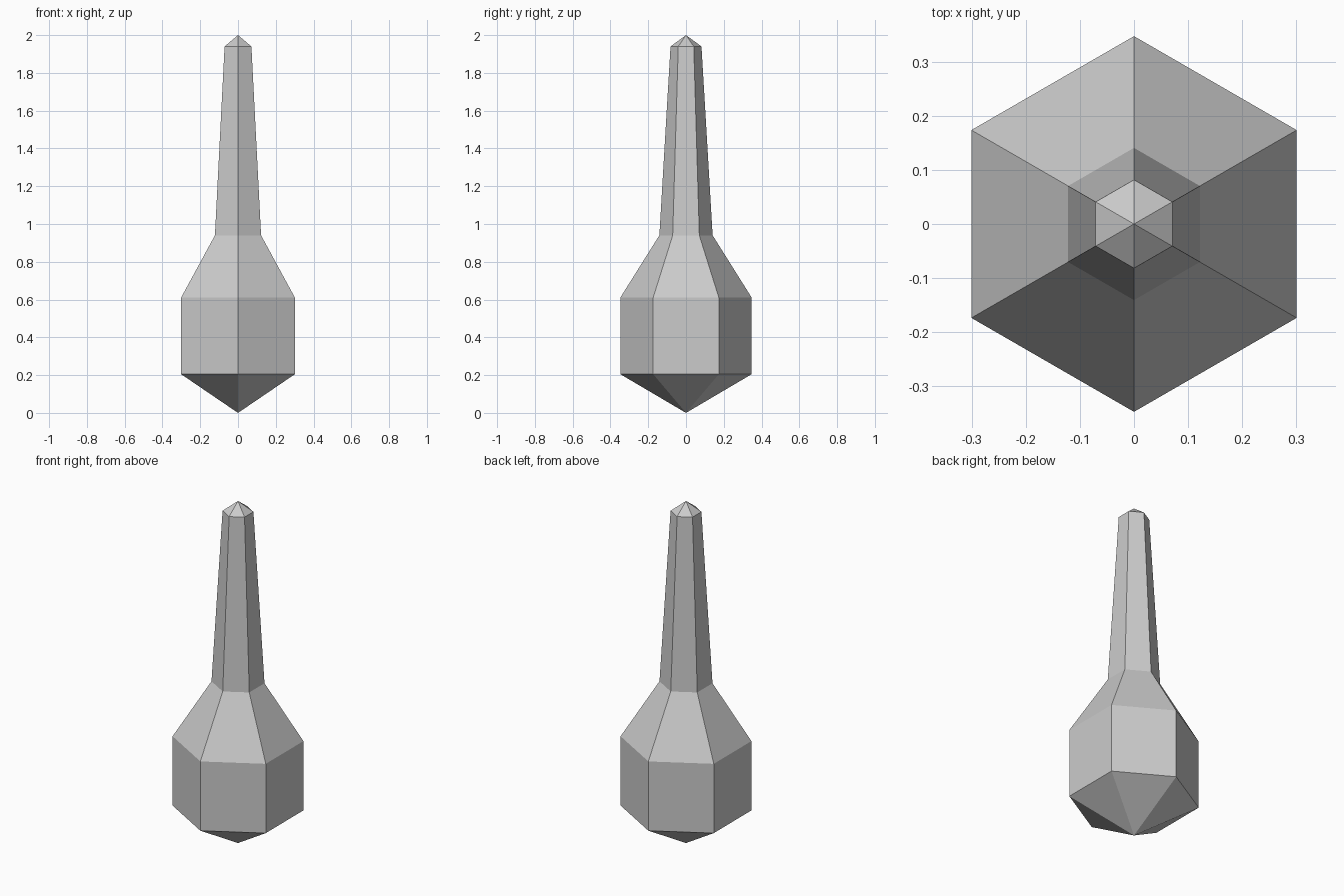
import bpy, bmesh
from math import sin, cos, pi

if "Cube" in bpy.data.objects:
    bpy.data.objects.remove(bpy.data.objects["Cube"])

SIDES = 6
# (radius, height) rings between the bottom and top points
RINGS = [(0.348, 0.205), (0.348, 0.61), (0.141, 0.94), (0.082, 1.94)]
BOTTOM, TOP = 0.0, 2.0

bm = bmesh.new()


def ring(radius, z):
    return [bm.verts.new((radius * cos(pi / 2 + 2 * pi * i / SIDES),
                          radius * sin(pi / 2 + 2 * pi * i / SIDES), z))
            for i in range(SIDES)]


rings = [ring(r, z) for r, z in RINGS]
bottom = bm.verts.new((0, 0, BOTTOM))
top = bm.verts.new((0, 0, TOP))

for i in range(SIDES):
    j = (i + 1) % SIDES
    # pointed base and tip
    bm.faces.new((bottom, rings[0][j], rings[0][i]))
    bm.faces.new((rings[-1][i], rings[-1][j], top))
    # bulb, shoulder and neck walls
    for low, high in zip(rings, rings[1:]):
        bm.faces.new((low[i], low[j], high[j], high[i]))

bmesh.ops.recalc_face_normals(bm, faces=bm.faces)
mesh = bpy.data.meshes.new("hexagonal_bottle")
bm.to_mesh(mesh)
bm.free()
bpy.context.collection.objects.link(bpy.data.objects.new("hexagonal_bottle", mesh))
